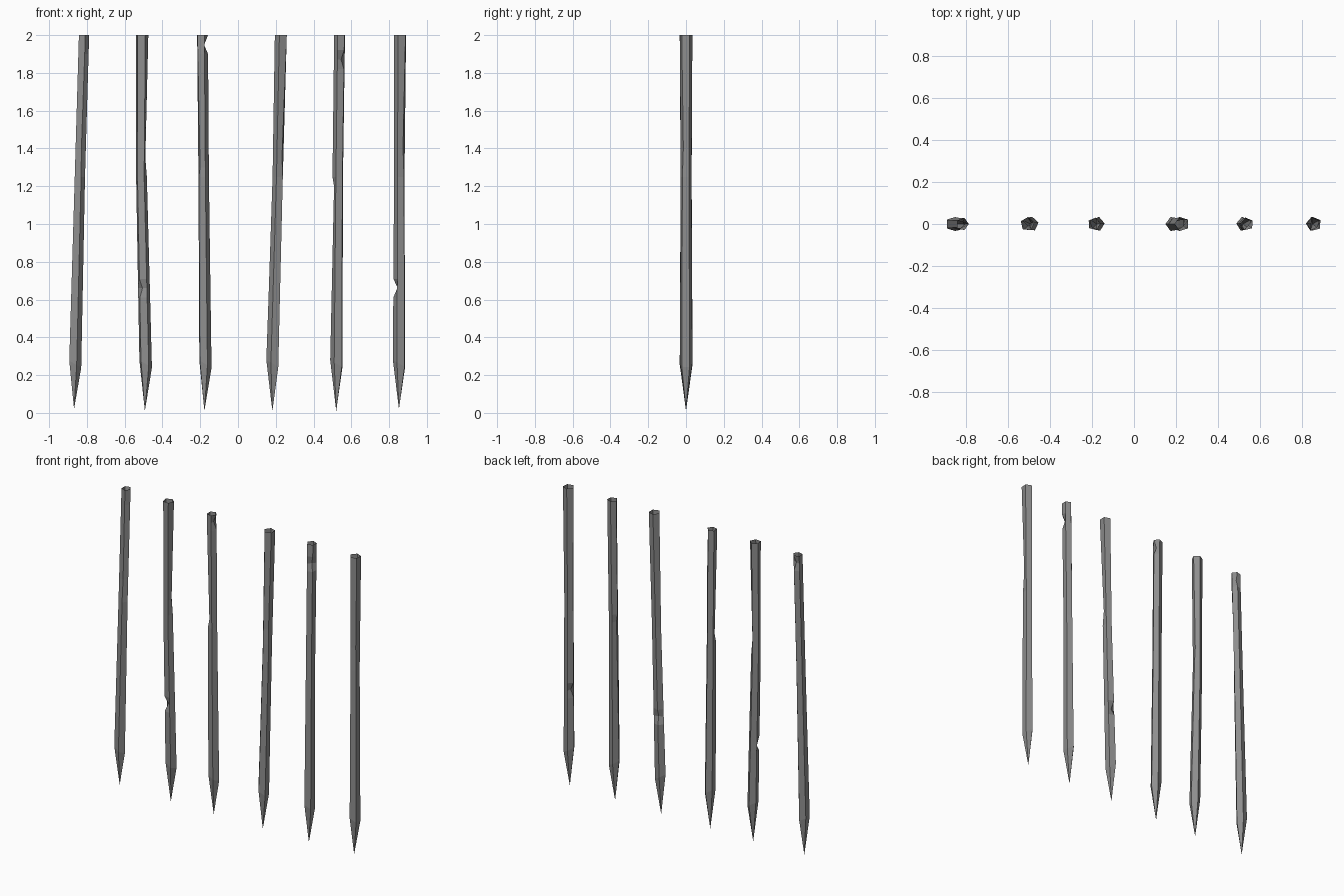
import bpy, bmesh
from math import radians, cos, sin, pi

cube = bpy.data.objects.get("Cube")
if cube:
    bpy.data.objects.remove(cube)

grey = bpy.data.materials.new("weathered_grey")
grey.use_nodes = True
colour = (0.27, 0.27, 0.27, 1)
grey.diffuse_color = colour
grey.node_tree.nodes["Principled BSDF"].inputs["Base Color"].default_value = colour

SIDES = 5
SHOULDER, MID, TOP = 0.26, 1.25, 2.0


def lerp3(z, low, mid, high):
    """Value along the shaft, bending at mid height."""
    if z < MID:
        return low + (mid - low) * (z - SHOULDER) / (MID - SHOULDER)
    return mid + (high - mid) * (z - MID) / (TOP - MID)


def build_stake(name, tip, base_x, mid_x, top_x, top_r, phase, notch, dent):
    angles = [radians(phase) + 2 * pi * i / SIDES for i in range(SIDES)]

    def nearest(degrees):
        return max(range(SIDES), key=lambda i: cos(angles[i] - radians(degrees)))

    notch_z, notch_edge = notch[0], nearest(notch[1])
    dent_z, dent_edge = dent[0], nearest(dent[1])
    half = 0.05
    heights = sorted({SHOULDER, MID, TOP, dent_z, notch_z, notch_z - half,
                      min(notch_z + half, TOP)})

    bm = bmesh.new()
    point = bm.verts.new((base_x - 0.003, 0, tip))
    rings = []
    for z in heights:
        cx = lerp3(z, base_x, mid_x, top_x)
        r = lerp3(z, 0.035, 0.030, top_r)
        ring = []
        for i, a in enumerate(angles):
            pull = 1.0
            if z == notch_z and i == notch_edge:
                pull = 0.3
            elif z == dent_z and i == dent_edge:
                pull = 0.7
            slant = -0.02 * cos(a) if z == SHOULDER else 0
            ring.append(bm.verts.new((cx + r * pull * cos(a), r * pull * sin(a), z + slant)))
        rings.append(ring)

    # Sharpened point, then the open-topped shaft
    for i in range(SIDES):
        j = (i + 1) % SIDES
        bm.faces.new((point, rings[0][j], rings[0][i]))
        for low, high in zip(rings, rings[1:]):
            bm.faces.new((low[i], low[j], high[j], high[i]))

    mesh = bpy.data.meshes.new(name)
    bm.to_mesh(mesh)
    bm.free()
    mesh.materials.append(grey)
    obj = bpy.data.objects.new(name, mesh)
    bpy.context.collection.objects.link(obj)


# tip height, base x, mid x, top x, top radius, phase, (notch z, angle), (dent z, angle)
stakes = [
    (0.02, -0.865, -0.840, -0.818, 0.030, 0, (1.95, 72), (1.40, 288)),
    (0.01, -0.490, -0.512, -0.508, 0.034, 12, (0.66, 228), (1.35, 12)),
    (0.01, -0.175, -0.184, -0.190, 0.031, 4, (1.95, 30), (1.30, 220)),
    (0.01, 0.185, 0.213, 0.230, 0.035, 36, (0.66, 108), (1.35, 324)),
    (0.01, 0.523, 0.530, 0.540, 0.031, 31, (1.87, 319), (1.20, 175)),
    (0.02, 0.855, 0.856, 0.860, 0.035, 32, (0.66, 176), (1.40, 320)),
]
for number, spec in enumerate(stakes, 1):
    build_stake(f"stake_{number}", *spec)

# Lowest point rests on the ground
for obj in bpy.data.objects:
    if obj.name.startswith("stake_"):
        obj.location.z = 0
